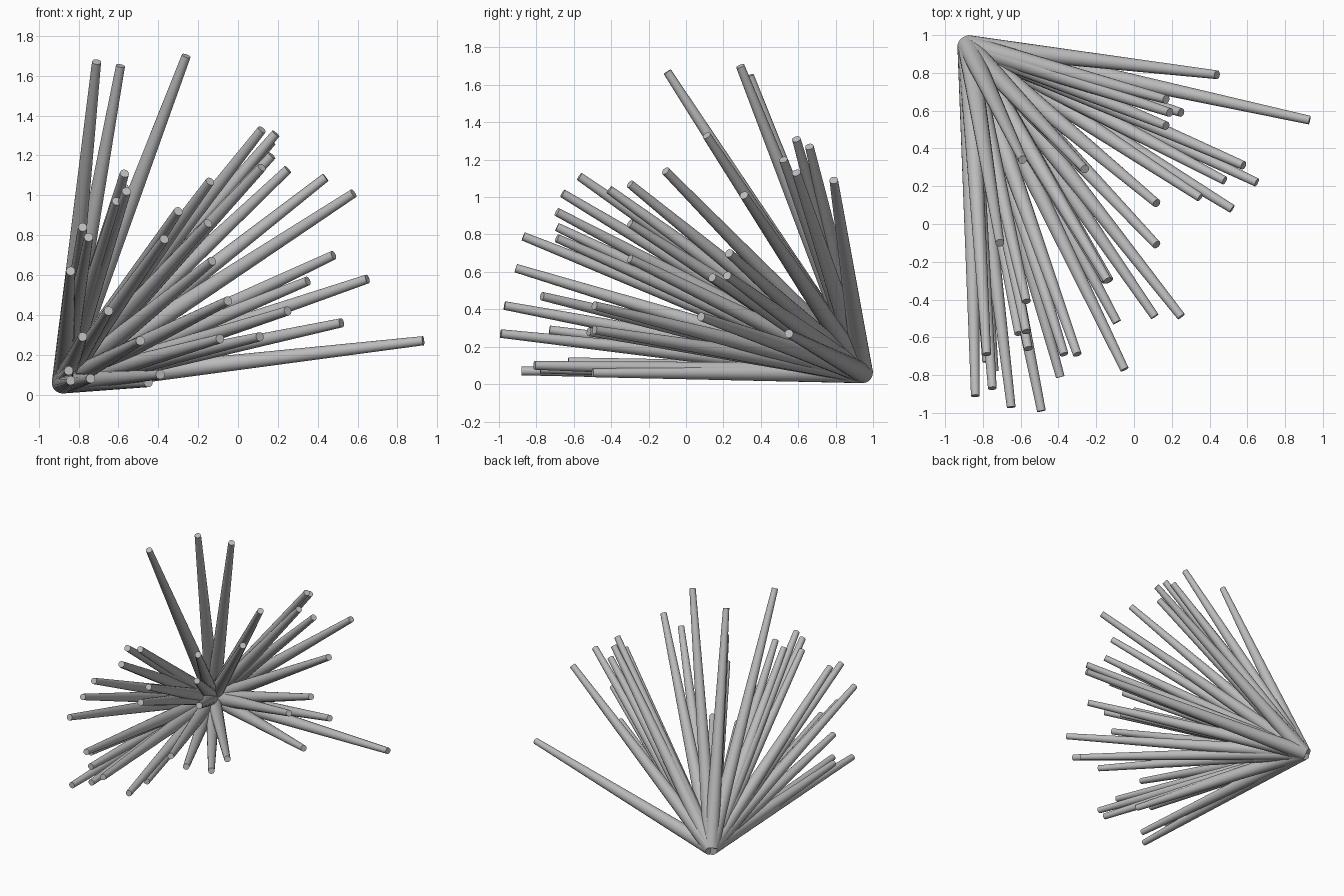
import bpy
import math
from mathutils import Vector

if "Cube" in bpy.data.objects:
    bpy.data.objects.remove(bpy.data.objects["Cube"], do_unlink=True)

# Shared root point and rod proportions
ROOT = Vector((-0.88, 0.945, 0.06))
ROOT_RADIUS = 0.055
TIP_RADIUS = 0.023

# Tip centres, grouped by the direction in which the rods fan out
FANS = {
    "steep_rod": [
        (-0.71, -0.1, 1.67), (-0.59, 0.34, 1.65), (-0.26, 0.29, 1.7),
    ],
    "upper_side_rod": [
        (0.12, 0.11, 1.33), (0.19, 0.59, 1.31), (0.17, 0.66, 1.27),
        (0.17, 0.52, 1.2), (0.12, -0.11, 1.14), (0.25, 0.59, 1.13),
        (0.44, 0.79, 1.09), (0.58, 0.31, 1.01),
    ],
    "lower_side_rod": [
        (0.48, 0.23, 0.7), (0.65, 0.22, 0.58), (0.35, 0.14, 0.57),
        (0.52, 0.08, 0.36), (0.93, 0.55, 0.27),
    ],
    "upper_front_rod": [
        (-0.57, -0.57, 1.11), (-0.57, -0.41, 1.04), (-0.56, -0.66, 1.02),
        (-0.61, -0.58, 0.97), (-0.78, -0.69, 0.84), (-0.75, -0.87, 0.79),
        (-0.84, -0.91, 0.62),
    ],
    "diagonal_rod": [
        (-0.14, -0.3, 1.07), (-0.3, -0.69, 0.92), (-0.15, -0.3, 0.86),
        (-0.37, -0.69, 0.78), (-0.13, -0.3, 0.67), (-0.05, -0.77, 0.47),
        (0.25, -0.49, 0.42), (0.11, -0.49, 0.29), (-0.09, -0.52, 0.28),
    ],
    "low_front_rod": [
        (-0.65, -0.97, 0.42), (-0.78, -0.73, 0.29), (-0.49, -0.99, 0.27),
        (-0.85, -0.63, 0.12), (-0.39, -0.81, 0.1), (-0.74, -0.78, 0.08),
        (-0.84, -0.88, 0.07), (-0.45, -0.5, 0.06),
    ],
}

# One plain grey for every rod
grey = bpy.data.materials.new("plain_grey")
grey.use_nodes = True
colour = (0.5, 0.5, 0.5, 1)
grey.diffuse_color = colour
grey.node_tree.nodes["Principled BSDF"].inputs["Base Color"].default_value = colour


def add_rod(name, tip):
    """Tapered round rod from the shared root to its tip."""
    axis = Vector(tip) - ROOT
    bpy.ops.mesh.primitive_cone_add(
        vertices=20,
        radius1=ROOT_RADIUS,
        radius2=TIP_RADIUS,
        depth=axis.length,
        location=ROOT + axis / 2,
        rotation=axis.to_track_quat("Z", "Y").to_euler(),
    )
    rod = bpy.context.object
    rod.name = name
    rod.data.materials.append(grey)
    bpy.ops.object.shade_smooth_by_angle(angle=math.radians(40))


# Fan all rods out from the root
for fan_name, tips in FANS.items():
    for number, tip in enumerate(tips, start=1):
        add_rod(f"{fan_name}_{number}", tip)
